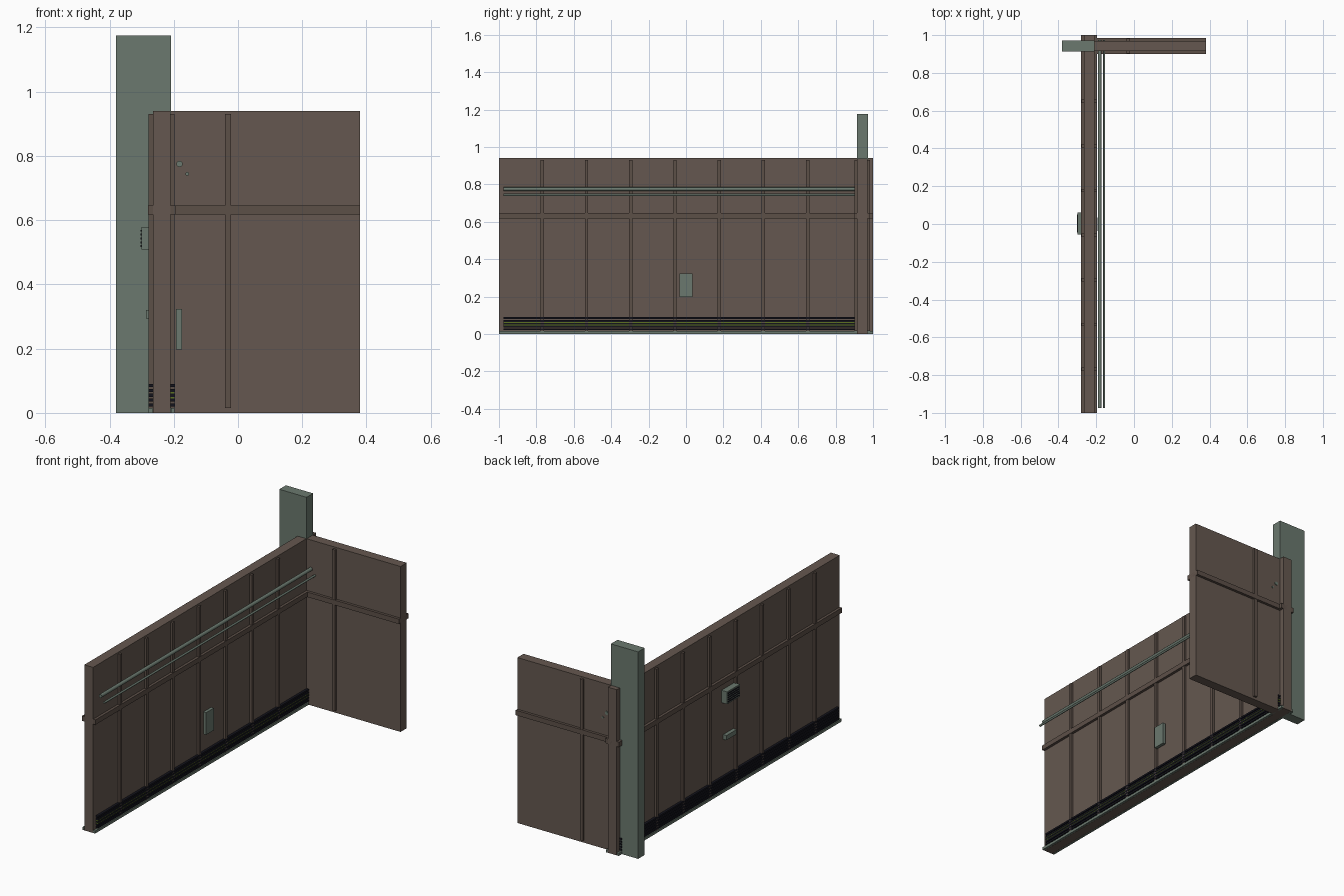
import bpy, math

if "Cube" in bpy.data.objects:
    bpy.data.objects.remove(bpy.data.objects["Cube"])


def material(name, colour):
    m = bpy.data.materials.new(name)
    m.diffuse_color = (*colour, 1)
    m.use_nodes = True
    m.node_tree.nodes["Principled BSDF"].inputs["Base Color"].default_value = m.diffuse_color
    return m


BROWN = material("brown panel", (0.130, 0.097, 0.079))
TRIM = material("brown trim", (0.108, 0.079, 0.064))
GREY = material("grey green metal", (0.145, 0.190, 0.157))
BLACK = material("black slat", (0.007, 0.007, 0.012))
GREEN = material("olive light", (0.110, 0.170, 0.015))


def box(name, x, y, z, mat):
    """Box from (min, max) pairs on each axis."""
    bpy.ops.mesh.primitive_cube_add(size=1, location=[(a + b) / 2 for a, b in (x, y, z)])
    ob = bpy.context.object
    ob.name = name
    ob.scale = [b - a for a, b in (x, y, z)]
    bpy.ops.object.transform_apply(location=False, rotation=False, scale=True)
    ob.data.materials.append(mat)
    return ob


def pipe(name, x, z, r):
    """Straight pipe along the long wall."""
    bpy.ops.mesh.primitive_cylinder_add(vertices=10, radius=r, depth=1.95,
                                        location=(x, 0, z), rotation=(math.pi / 2, 0, 0))
    ob = bpy.context.object
    ob.name = name
    ob.data.materials.append(GREY)
    bpy.ops.object.shade_smooth_by_angle(angle=math.radians(40))


H, STEP, W = 0.94, 0.2365, 0.009
LX = (-0.265, -0.21)       # long wall thickness
SY = (0.915, 0.97)         # short wall thickness
TX = (-0.278, -0.197)      # trim reach of long wall
TY = (0.902, 0.983)        # trim reach of short wall
RAIL = (0.618, 0.646)

# Wall panels and corner pillar
box("long_wall", LX, (-1, 1), (0, H), BROWN)
box("short_wall", (-0.26, 0.38), SY, (0, H - 0.001), BROWN)
box("pillar", (-0.38, -0.209), (0.913, 0.972), (0, 1.175), GREY)

# Battens and rails, wrapping both sides of each wall
for i in range(1, 8):
    y = -1 + STEP * i - 0.005
    box("long_batten", TX, (y - W, y + W), (0.015, 0.93), TRIM)
box("short_batten", (-0.031 - W, -0.031 + W), TY, (0.015, 0.93), TRIM)
box("long_rail", (TX[0] - 0.002, TX[1] + 0.002), (-1, 1), RAIL, TRIM)
box("short_rail", (-0.25, 0.38), (TY[0] - 0.002, TY[1] + 0.002), RAIL, TRIM)

# Floor vents and kerbs on both sides of the long wall
for xs in ((-0.279, LX[0]), (LX[1], -0.196)):
    for i in range(5):
        z = 0.025 + 0.015 * i
        box("vent_slat", xs, (-0.975, 0.975), (z - 0.005, z + 0.005), BLACK)
    cx = (xs[0] + xs[1]) / 2
    box("kerb", (cx - 0.006, cx + 0.006), (-1, 1), (0, 0.015), GREY)
for z in (0.0475, 0.0625):
    box("light_strip", (LX[1], -0.198), (-0.975, 0.975), (z - 0.0025, z + 0.0025), GREEN)

# Inner pipes
pipe("large_pipe", -0.182, 0.775, 0.01)
pipe("small_pipe", -0.158, 0.744, 0.006)

# Inner control panel, outer grille box and outer plate
box("control_panel", (-0.193, -0.175), (-0.036, 0.034), (0.198, 0.324), GREY)
box("grille_box", (-0.30, LX[0]), (-0.055, 0.06), (0.508, 0.578), GREY)
for i in range(5):
    z = 0.519 + 0.012 * i
    box("grille_slat", (-0.303, -0.298), (-0.046, 0.051), (z - 0.003, z + 0.003), BLACK)
box("outer_plate", (-0.286, LX[0]), (-0.045, 0.045), (0.294, 0.321), GREY)
